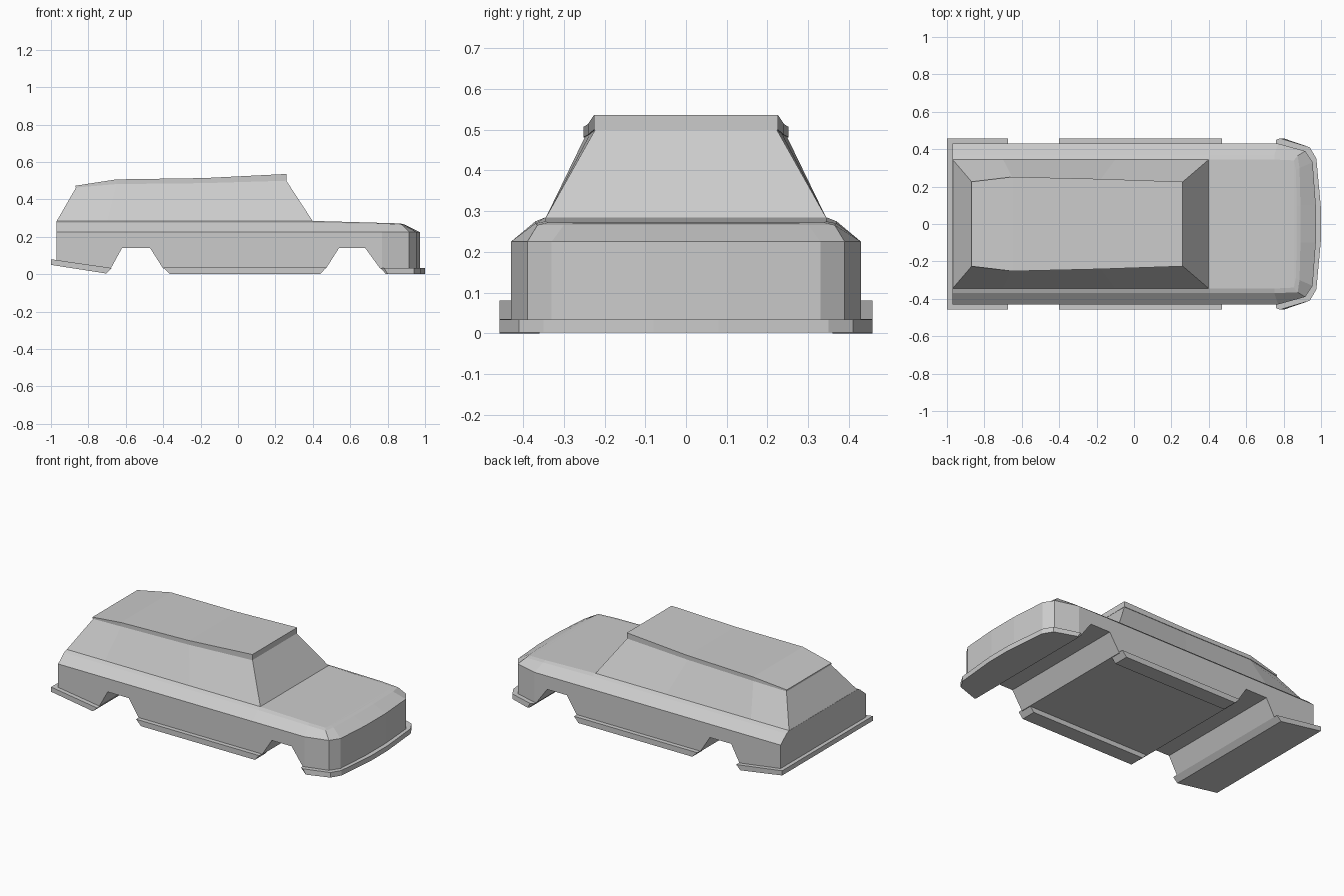
import bpy, bmesh

if "Cube" in bpy.data.objects:
    bpy.data.objects.remove(bpy.data.objects["Cube"])


def finish(name, bm):
    bmesh.ops.recalc_face_normals(bm, faces=bm.faces)
    mesh = bpy.data.meshes.new(name)
    bm.to_mesh(mesh)
    bm.free()
    ob = bpy.data.objects.new(name, mesh)
    bpy.context.collection.objects.link(ob)
    return ob


def loft(name, levels):
    """Stack half outlines (x, y, z), rear to front, mirrored across y = 0."""
    bm = bmesh.new()
    rings = []
    for half in levels:
        full = list(half) + [(x, -y, z) for x, y, z in reversed(half)]
        rings.append([bm.verts.new(p) for p in full])
    n = len(rings[0])
    for a, b in zip(rings, rings[1:]):
        for i in range(n):
            j = (i + 1) % n
            bm.faces.new((a[i], a[j], b[j], b[i]))
    for ring in (rings[0], rings[-1]):
        for i in range(n // 2 - 1):
            bm.faces.new((ring[i], ring[i + 1], ring[n - 2 - i], ring[n - 1 - i]))
    return finish(name, bm)


def prism(name, profile, y0, y1):
    """Extrude an (x, z) side profile from y0 to y1."""
    bm = bmesh.new()
    face = bm.faces.new([bm.verts.new((x, y0, z)) for x, z in profile])
    out = bmesh.ops.extrude_face_region(bm, geom=[face])
    verts = [g for g in out["geom"] if isinstance(g, bmesh.types.BMVert)]
    bmesh.ops.translate(bm, verts=verts, vec=(0, y1 - y0, 0))
    return finish(name, bm)


def flat(outline, z):
    return [(x, y, z) for x, y in outline]


# Lower body with chamfered shoulder and hood
side = [(-.97, .43), (.40, .43), (.77, .43), (.915, .39), (.955, .33), (.972, .1)]
shoulder = [(-.97, .37, .275), (.40, .37, .275), (.75, .37, .27),
            (.875, .365, .266), (.885, .3, .266), (.89, .1, .266)]
deck = [(-.97, .345, .285), (.40, .345, .285), (.75, .345, .275),
        (.855, .34, .272), (.865, .29, .271), (.87, .1, .271)]
body = loft("body", [flat(side, .03), flat(side, .225), shoulder, deck])

# Wheel arches cut across the full width; the rear cut also lifts the tail
rear_cut = [(-1.1, .085), (-.685, .022), (-.62, .14), (-.47, .14),
            (-.40, .03), (-.38, -.1), (-1.1, -.1)]
front_cut = [(.44, -.1), (.47, .03), (.54, .14), (.68, .14), (.76, .03), (.80, -.1)]
for profile in (rear_cut, front_cut):
    cutter = prism("arch_cutter", profile, -.6, .6)
    cutter.hide_render = True
    mod = body.modifiers.new("arch", "BOOLEAN")
    mod.operation = "DIFFERENCE"
    mod.solver = "EXACT"
    mod.object = cutter
    bpy.context.view_layer.objects.active = body
    bpy.ops.object.modifier_apply(modifier=mod.name)
    bpy.data.objects.remove(cutter)

# Cabin with sloped windows
cabin_base = [(-.97, .345, .283), (-.70, .345, .283), (-.10, .345, .283), (.40, .345, .283)]
roof_low = [(-.865, .222, .465), (-.65, .248, .483), (-.18, .237, .488), (.257, .222, .502)]
loft("cabin", [cabin_base, roof_low])

# Roof slab, thicker at the front
roof_edge = [(-.87, .226, .463), (-.65, .252, .482), (-.18, .241, .487), (.26, .226, .5)]
roof_top = [(-.87, .226, .473), (-.65, .252, .507), (-.18, .241, .514), (.26, .226, .536)]
loft("roof", [roof_edge, roof_top])

# Rear bumper tray
prism("rear_bumper", [(-1, .05), (-.705, .004), (-.675, .033), (-1, .08)], -.458, .458)

# Side sills
for name, s in (("front_sill", -1), ("back_sill", 1)):
    prism(name, [(-.40, .035), (-.365, .0), (.44, .0), (.47, .035)], s * .36, s * .458)

# Front bumper wrapping round the nose
bumper_low = [(.79, .45), (.80, .458), (.94, .41), (.975, .35), (1.0, .08)]
bumper_top = [(.76, .45), (.78, .458), (.94, .41), (.975, .35), (1.0, .08)]
loft("front_bumper", [flat(bumper_low, .002), flat(bumper_top, .034)])
